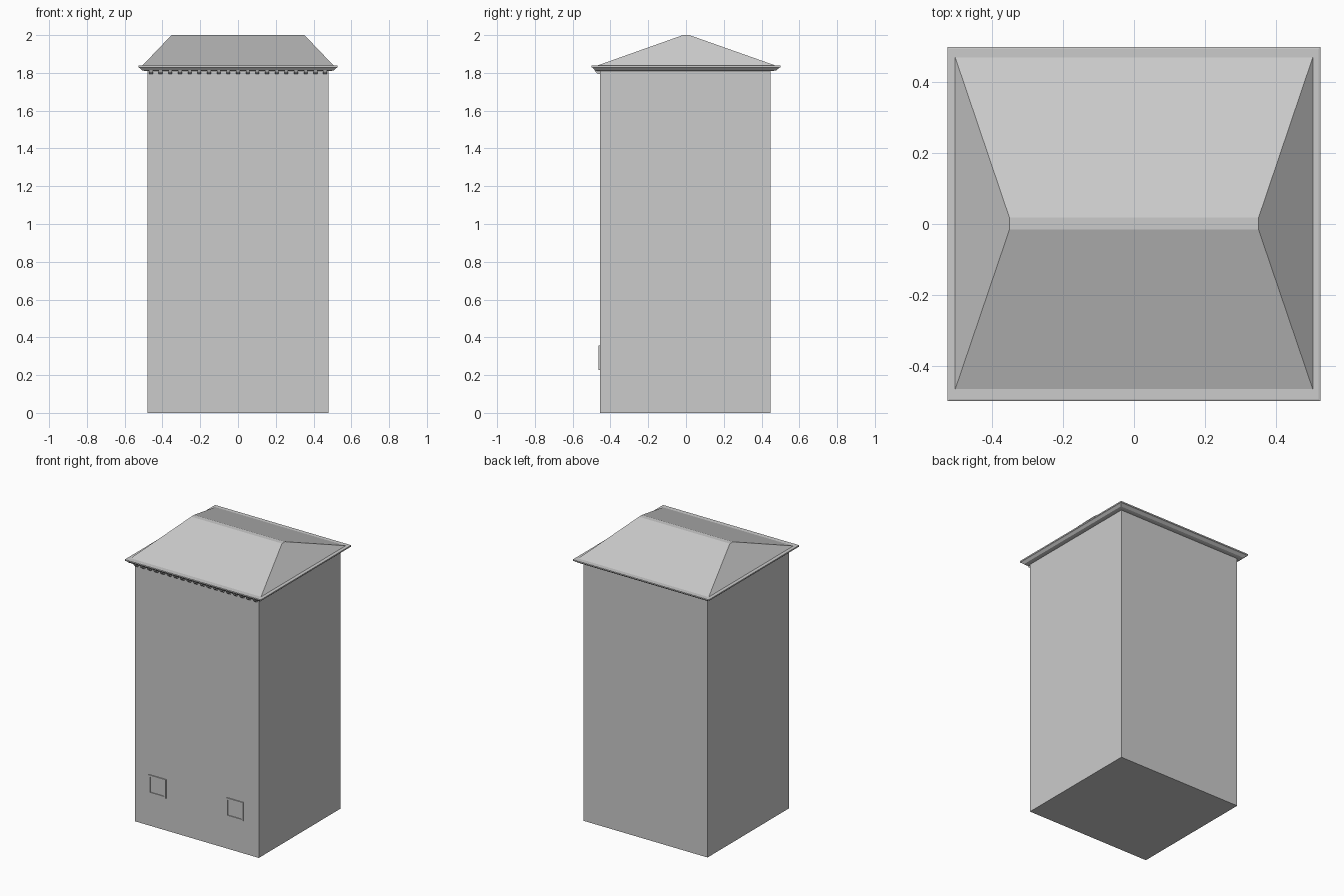
import bpy, bmesh

if "Cube" in bpy.data.objects:
    bpy.data.objects.remove(bpy.data.objects["Cube"])


def finish(name, bm):
    bmesh.ops.recalc_face_normals(bm, faces=bm.faces)
    me = bpy.data.meshes.new(name)
    bm.to_mesh(me)
    bm.free()
    ob = bpy.data.objects.new(name, me)
    bpy.context.collection.objects.link(ob)
    return ob


def stacked(name, rings):
    """Solid through rectangular rings given as (half x, y min, y max, z)."""
    bm = bmesh.new()
    loops = [[bm.verts.new(p) for p in ((-x, a, z), (x, a, z), (x, b, z), (-x, b, z))]
             for x, a, b, z in rings]
    bm.faces.new(loops[0])
    bm.faces.new(loops[-1])
    for lo, hi in zip(loops, loops[1:]):
        for i in range(4):
            j = (i + 1) % 4
            bm.faces.new((lo[i], lo[j], hi[j], hi[i]))
    return finish(name, bm)


def extrude_x(name, profile, x, width):
    """Solid with a y/z profile extruded along x."""
    bm = bmesh.new()
    ends = [[bm.verts.new((x + s * width / 2, y, z)) for y, z in profile] for s in (-1, 1)]
    n = len(profile)
    for e in ends:
        bm.faces.new(e)
    for i in range(n):
        j = (i + 1) % n
        bm.faces.new((ends[0][i], ends[0][j], ends[1][j], ends[1][i]))
    return finish(name, bm)


def window_frame(name, cx, cz, outer, inner, y_wall, y_front, y_pane):
    """Shallow square frame with an inset pane."""
    bm = bmesh.new()
    rings = [[bm.verts.new((cx + sx * h, y, cz + sz * h))
              for sx, sz in ((-1, -1), (1, -1), (1, 1), (-1, 1))]
             for h, y in ((outer, y_wall), (outer, y_front), (inner, y_front), (inner, y_pane))]
    for a, b in zip(rings, rings[1:]):
        for i in range(4):
            j = (i + 1) % 4
            bm.faces.new((a[i], a[j], b[j], b[i]))
    bm.faces.new(rings[-1])
    bm.faces.new(rings[0])
    return finish(name, bm)


# Tower walls
stacked("walls", [(0.48, -0.455, 0.447, 0), (0.48, -0.455, 0.447, 1.82)])

# Stepped cornice moulding
stacked("cornice", [(0.495, -0.472, 0.465, 1.811), (0.509, -0.482, 0.478, 1.814),
                    (0.521, -0.493, 0.493, 1.826), (0.527, -0.5, 0.5, 1.829),
                    (0.527, -0.5, 0.5, 1.838), (0.522, -0.496, 0.496, 1.840)])

# Hipped roof with a narrow flat ridge
stacked("roof", [(0.509, -0.478, 0.482, 1.836), (0.352, -0.016, 0.018, 2.0)])

# Row of small brackets under the front cornice
bracket = [(-0.45, 1.815), (-0.484, 1.815), (-0.480, 1.806), (-0.466, 1.793), (-0.45, 1.793)]
for i in range(19):
    extrude_x(f"bracket_{i + 1}", bracket, (i - 9) * 0.0512, 0.02)

# Two small front windows
for side, cx in (("left", -0.303), ("right", 0.295)):
    window_frame(f"window_{side}", cx, 0.292, 0.066, 0.054, -0.45, -0.462, -0.4565)
